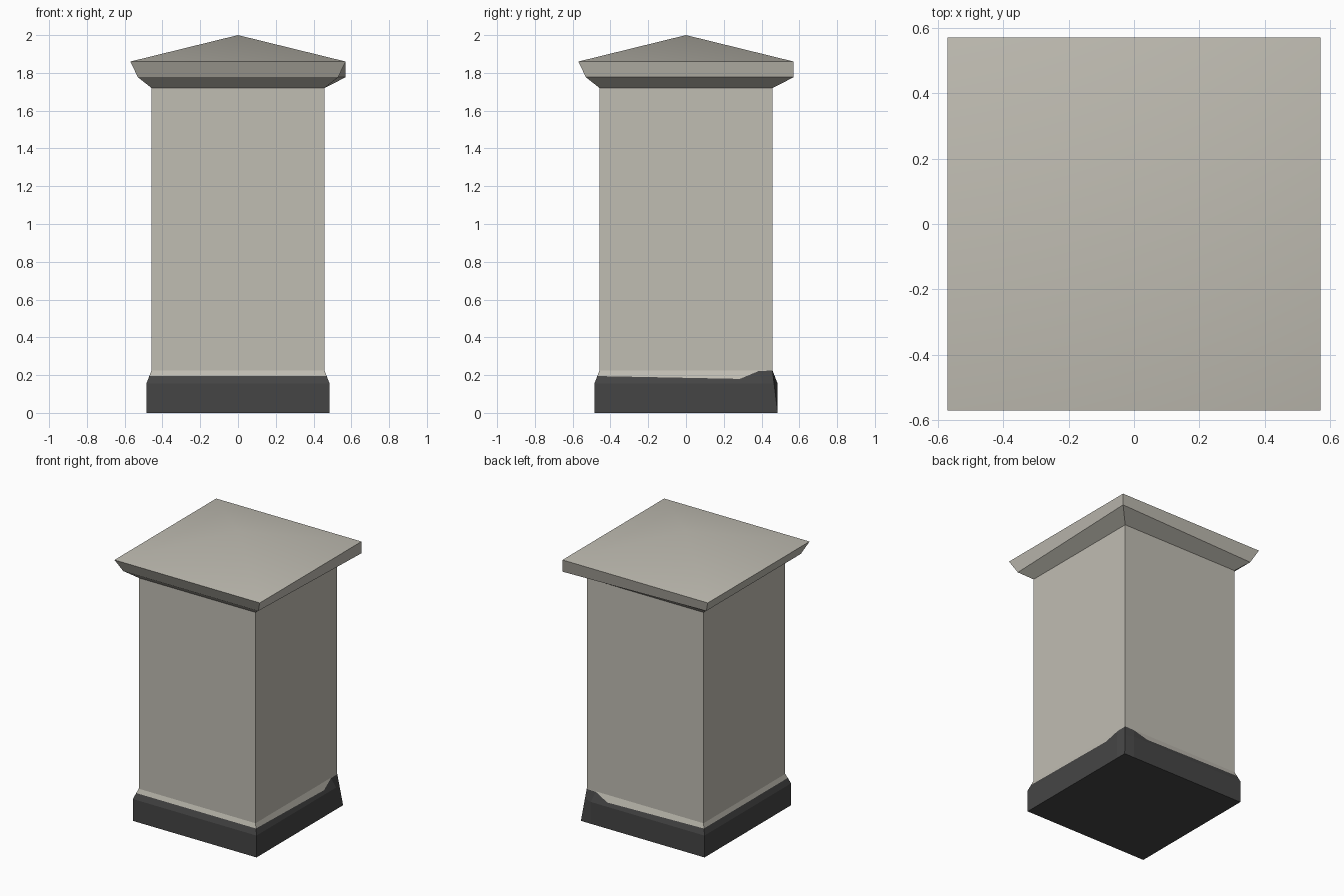
import bpy
import bmesh
import math

cube = bpy.data.objects.get("Cube")
if cube:
    bpy.data.objects.remove(cube, do_unlink=True)


def make_material(name, colour):
    mat = bpy.data.materials.new(name)
    mat.use_nodes = True
    mat.diffuse_color = (*colour, 1)
    mat.node_tree.nodes["Principled BSDF"].inputs["Base Color"].default_value = (*colour, 1)
    return mat


stone = make_material("pale stone", (0.53, 0.51, 0.45))
dark = make_material("dark plinth", (0.06, 0.06, 0.06))


def loft(name, rings, material, bottom=False, apex=None):
    """Join rings of points with quads, optionally closing the ends."""
    bm = bmesh.new()
    loops = [[bm.verts.new(p) for p in ring] for ring in rings]
    n = len(loops[0])
    for low, high in zip(loops, loops[1:]):
        for i in range(n):
            j = (i + 1) % n
            bm.faces.new((low[i], low[j], high[j], high[i]))
    if bottom:
        bm.faces.new(loops[0][::-1])
    if apex:
        tip = bm.verts.new(apex)
        for i in range(n):
            bm.faces.new((loops[-1][i], loops[-1][(i + 1) % n], tip))
    bmesh.ops.recalc_face_normals(bm, faces=bm.faces)
    mesh = bpy.data.meshes.new(name)
    bm.to_mesh(mesh)
    bm.free()
    mesh.materials.append(material)
    obj = bpy.data.objects.new(name, mesh)
    bpy.context.collection.objects.link(obj)
    return obj


def square(half, z, corner=None):
    """Square ring; corner overrides the back left corner's reach."""
    c = corner or half
    return [(-half, -half, z), (half, -half, z), (c, c, z), (-half, half, z)]


# Base outline: corners plus break points beside the worn back left corner
FOOT, SHAFT, LEDGE, NECK = 0.485, 0.458, 0.155, 0.225
outline = [(-1, -1), (1, -1), (1, 0.6), (1, 0.84), (1, 1), (0.84, 1), (0.6, 1), (-1, 1)]
paint_line = [0.195, 0.195, 0.18, 0.222, 0.224, 0.222, 0.18, 0.195]


def base_ring(heights):
    ring = []
    for (u, v), z in zip(outline, heights):
        start = 0 if (u, v) == (1, 1) else LEDGE
        t = min(max((z - start) / (NECK - start), 0), 1)
        half = FOOT + (SHAFT - FOOT) * t
        ring.append((u * half, v * half, z))
    return ring


# Dark plinth with a sloping shoulder
loft("plinth", [base_ring([0] * 8), base_ring([LEDGE] * 8), base_ring(paint_line)],
     dark, bottom=True)

# Pale shaft, starting from the painted line
loft("shaft", [base_ring(paint_line), base_ring([NECK] * 8), base_ring([1.72] * 8)], stone)

# Cap: flared soffit, inward-leaning fascia and shallow pyramid roof
cap = loft("cap", [square(SHAFT, 1.72), square(0.53, 1.777, 0.57), square(0.57, 1.86)],
           stone, bottom=True, apex=(0, 0, 2.0))

bpy.ops.object.select_all(action="DESELECT")
cap.select_set(True)
bpy.context.view_layer.objects.active = cap
bpy.ops.object.shade_smooth_by_angle(angle=math.radians(25))
